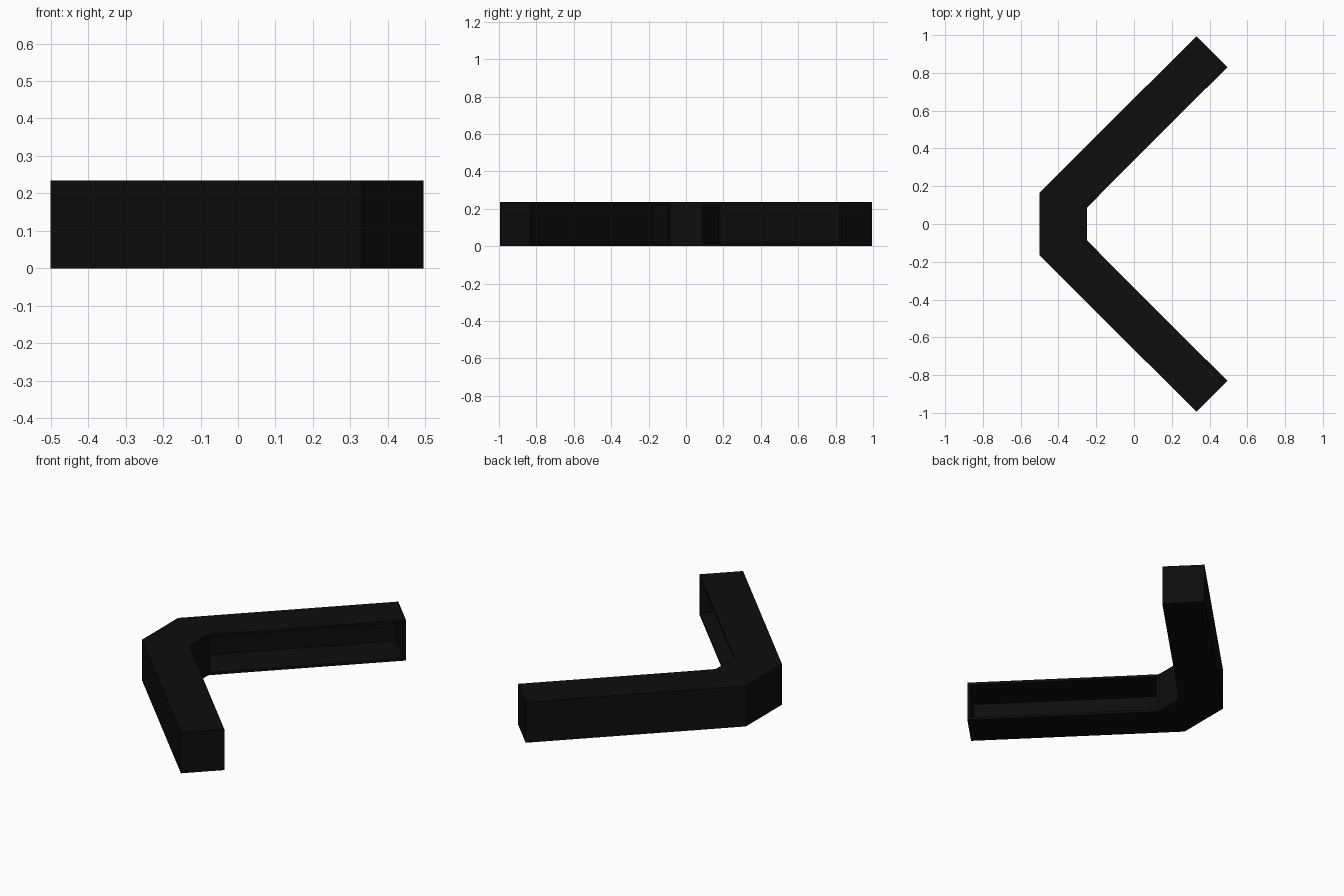
import bpy, bmesh
from mathutils import Vector

if "Cube" in bpy.data.objects:
    bpy.data.objects.remove(bpy.data.objects["Cube"])

H = 0.235   # counter height
T = 0.015   # panel thickness

black = bpy.data.materials.new("black_laminate")
black.diffuse_color = (0.004, 0.004, 0.004, 1)
black.use_nodes = True
black.node_tree.nodes["Principled BSDF"].inputs["Base Color"].default_value = black.diffuse_color

# plan stations (outer point, inner point), from the corner to the arm end
corner = [((-0.5, 0.0), (-0.25, 0.0)), ((-0.5, 0.165), (-0.25, 0.085))]
arm = [corner[1]]
for i in range(6):
    x, y = -0.305 + 0.1272 * i, 0.36 + 0.127 * i
    arm.append(((x, y), (x + 0.164, y - 0.164)))


def station(a, b, t):
    return tuple(tuple(Vector(p).lerp(Vector(q), t)) for p, q in zip(a, b))


def flip(stations):
    return [tuple((x, -y) for x, y in s) for s in reversed(stations)]


def ribbon(name, stations, f0, f1, levels):
    """Solid band along the stations; f0..f1 is the share of depth, outer to inner."""
    bm = bmesh.new()
    rings = []
    for o, n in stations:
        a = Vector(o).lerp(Vector(n), f0)
        b = Vector(o).lerp(Vector(n), f1)
        loop = [(a.x, a.y, z) for z in levels] + [(b.x, b.y, z) for z in reversed(levels)]
        rings.append([bm.verts.new(p) for p in loop])
    k = len(rings[0])
    for r, s in zip(rings, rings[1:]):
        for j in range(k):
            bm.faces.new((r[j], r[(j + 1) % k], s[(j + 1) % k], s[j]))
    bm.faces.new(rings[0])
    bm.faces.new(rings[-1])
    bmesh.ops.recalc_face_normals(bm, faces=bm.faces)
    me = bpy.data.meshes.new(name)
    bm.to_mesh(me)
    bm.free()
    me.materials.append(black)
    ob = bpy.data.objects.new(name, me)
    bpy.context.collection.objects.link(ob)


half = corner + arm[1:]
full = flip(half)[:-1] + half
front = T / 0.233

# counter top, floor and outer back panel running around the whole counter
ribbon("counter_top", full, 0, 1, [H - T, H])
ribbon("floor_panel", full, 0, 1, [0, T])
ribbon("outer_panel", full, 0, front, [T, H / 2, H - T])

# closed face on the inside of the corner
ribbon("corner_face", flip(corner)[:-1] + corner, 1 - front, 1, [T, H - T])

# end panels and corner dividers, one per arm
end = [station(arm[-1], arm[-2], T / 0.18), arm[-1]]
divider = [arm[0], station(arm[0], arm[1], T / 0.18)]
for side, fn in (("back", lambda s: s), ("front", flip)):
    ribbon(side + "_end_panel", fn(end), front, 1, [T, H / 2, H - T])
    ribbon(side + "_corner_divider", fn(divider), front, 1, [T, H - T])
